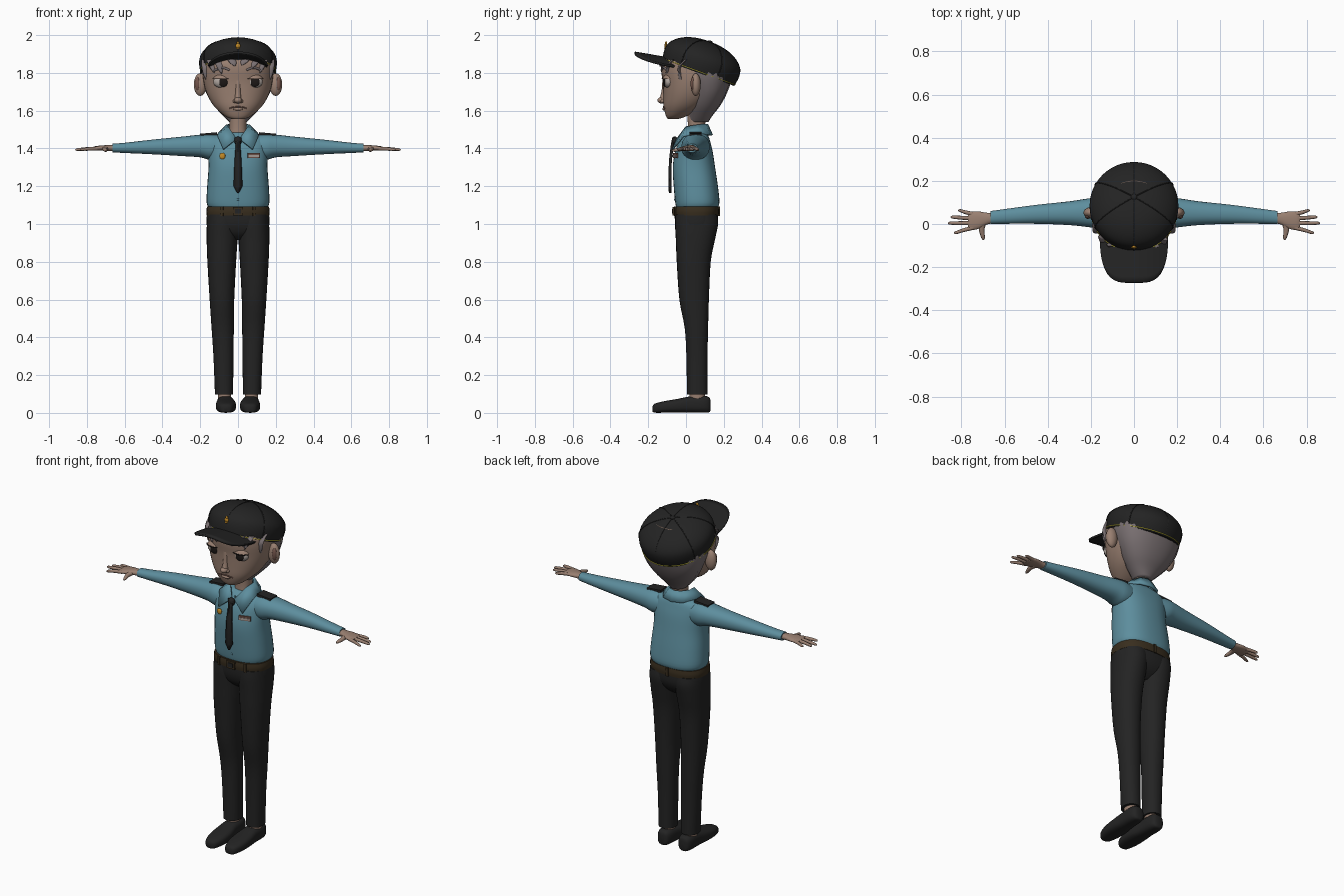
import bpy, bmesh, math
from mathutils import Matrix, Vector

cube = bpy.data.objects.get("Cube")
if cube:
    bpy.data.objects.remove(cube, do_unlink=True)


def material(name, r, g, b):
    m = bpy.data.materials.new(name)
    m.use_nodes = True
    m.diffuse_color = (r, g, b, 1)
    bsdf = m.node_tree.nodes["Principled BSDF"]
    bsdf.inputs["Base Color"].default_value = (r, g, b, 1)
    bsdf.inputs["Roughness"].default_value = 0.8
    return m


SHIRT = material("shirt_blue", 0.11, 0.27, 0.34)
BLACK = material("black_cloth", 0.017, 0.017, 0.017)
SKIN = material("skin", 0.32, 0.215, 0.165)
HAIR = material("grey_hair", 0.19, 0.16, 0.165)
BELT = material("brown_leather", 0.04, 0.027, 0.013)
GOLD = material("gold", 0.55, 0.26, 0.02)
YELLOW = material("yellow_thread", 0.65, 0.58, 0.05)
WHITE = material("eye_white", 0.42, 0.37, 0.34)
IRIS = material("dark_iris", 0.012, 0.009, 0.008)
LIPS = material("lips", 0.17, 0.09, 0.07)


def finish(name, bm, mat, mirror=False, solid=0, matrix=None, angle=45):
    if matrix:
        bmesh.ops.transform(bm, matrix=matrix, verts=bm.verts)
    bmesh.ops.recalc_face_normals(bm, faces=bm.faces)
    mesh = bpy.data.meshes.new(name)
    bm.to_mesh(mesh)
    bm.free()
    mesh.materials.append(mat)
    mesh.polygons.foreach_set("use_smooth", [True] * len(mesh.polygons))
    mesh.set_sharp_from_angle(angle=math.radians(angle))
    ob = bpy.data.objects.new(name, mesh)
    bpy.context.collection.objects.link(ob)
    if mirror:
        ob.modifiers.new("Mirror", 'MIRROR')
    if solid:
        s = ob.modifiers.new("Solidify", 'SOLIDIFY')
        s.thickness, s.offset = solid, 0
    return ob


def smooth(rows, steps=4):
    """Catmull-Rom interpolation of rows of numbers."""
    out = []
    for i in range(len(rows) - 1):
        p0, p1, p2 = rows[max(i - 1, 0)], rows[i], rows[i + 1]
        p3 = rows[min(i + 2, len(rows) - 1)]
        for k in range(steps):
            t = k / steps
            out.append([b + 0.5 * t * (c - a + t * (2*a - 5*b + 4*c - d + t * (3*(b - c) + d - a)))
                        for a, b, c, d in zip(p0, p1, p2, p3)])
    return out + [list(rows[-1])]


def loft(name, rows, mat, axis='z', power=2.2, n=28, ripple=0, steps=4, caps=True, **kw):
    """Skin over superellipse rings; each row is x, y, z, radius a, radius b."""
    a_dir, b_dir = {'z': ((1, 0, 0), (0, 1, 0)), 'x': ((0, 1, 0), (0, 0, 1)),
                    'y': ((1, 0, 0), (0, 0, 1))}[axis]
    bm, rings = bmesh.new(), []
    for x, y, z, a, b in smooth(rows, steps):
        ring = []
        for i in range(n):
            t = math.tau * i / n
            c, s = math.cos(t), math.sin(t)
            w = 1 + ripple * (i % 2)
            p = math.copysign(abs(c) ** (2 / power), c) * max(a, .001) * w
            q = math.copysign(abs(s) ** (2 / power), s) * max(b, .001) * w
            ring.append(bm.verts.new(Vector((x, y, z)) + Vector(a_dir) * p + Vector(b_dir) * q))
        rings.append(ring)
    for r, s in zip(rings, rings[1:]):
        for i in range(n):
            bm.faces.new((r[i], r[(i + 1) % n], s[(i + 1) % n], s[i]))
    if caps:
        bm.faces.new(rings[0])
        bm.faces.new(rings[-1])
    return finish(name, bm, mat, **kw)


def ball(name, centre, size, mat, cut=None, **kw):
    bm = bmesh.new()
    bmesh.ops.create_uvsphere(bm, u_segments=24, v_segments=14, radius=1)
    if cut is not None:
        bmesh.ops.bisect_plane(bm, geom=bm.verts[:] + bm.edges[:] + bm.faces[:],
                               plane_co=(0, 0, cut), plane_no=(0, 0, 1), clear_inner=True)
    return finish(name, bm, mat, matrix=Matrix.Translation(centre) @ Matrix.Diagonal((*size, 1)), **kw)


def box(name, centre, size, mat, turn=0, axis='Z', **kw):
    bm = bmesh.new()
    bmesh.ops.create_cube(bm, size=1)
    m = (Matrix.Translation(centre) @ Matrix.Rotation(math.radians(turn), 4, axis)
         @ Matrix.Diagonal((*size, 1)))
    return finish(name, bm, mat, matrix=m, **kw)


def strip(name, rows, mat, **kw):
    """Sheet through rows of equal numbers of points."""
    bm = bmesh.new()
    grid = [[bm.verts.new(p) for p in row] for row in rows]
    for r, s in zip(grid, grid[1:]):
        for i in range(len(r) - 1):
            bm.faces.new((r[i], r[i + 1], s[i + 1], s[i]))
    return finish(name, bm, mat, **kw)


def cord(name, points, radius, mat, cyclic=False, mirror=False):
    cu = bpy.data.curves.new(name, 'CURVE')
    cu.dimensions, cu.bevel_depth, cu.bevel_resolution = '3D', radius, 1
    cu.use_fill_caps = True
    sp = cu.splines.new('POLY')
    sp.points.add(len(points) - 1)
    for p, co in zip(sp.points, points):
        p.co = (*co, 1)
    sp.use_cyclic_u = cyclic
    cu.materials.append(mat)
    ob = bpy.data.objects.new(name, cu)
    bpy.context.collection.objects.link(ob)
    if mirror:
        ob.modifiers.new("Mirror", 'MIRROR')


# Shoes, ankles and trousers
loft("shoes", [(.064, -.178, .02, .012, .012), (.064, -.165, .025, .034, .024), (.064, -.11, .032, .051, .031),
               (.064, -.04, .038, .053, .037), (.066, .02, .044, .046, .043), (.068, .09, .046, .043, .045),
               (.068, .122, .043, .032, .04), (.068, .13, .04, .015, .025)], BLACK, 'y', 2.8, mirror=True)
loft("ankles", [(.07, .06, .05, .034, .04), (.073, .06, .14, .036, .042)], SKIN, mirror=True)
loft("trouser_legs", [(.074, .06, .098, .048, .055), (.077, .058, .3, .053, .056), (.081, .055, .45, .059, .062),
                      (.085, .043, .6, .065, .078), (.086, .041, .8, .076, .09), (.084, .05, .92, .082, .104),
                      (.081, .056, 1.0, .084, .114), (.08, .055, 1.05, .083, .11)], BLACK, mirror=True)
loft("trouser_hips", [(0, .05, .915, .09, .05), (0, .052, .95, .15, .09), (0, .055, 1.0, .166, .112),
                      (0, .055, 1.06, .164, .115)], BLACK, power=2.5)

# Belt with buckle and loops
loft("belt", [(0, .055, 1.046, .166, .118), (0, .055, 1.068, .168, .12), (0, .055, 1.092, .164, .117)],
     BELT, power=2.5)
box("buckle", (0, -.066, 1.068), (.052, .01, .044), BELT)
box("buckle_plate", (0, -.07, 1.068), (.032, .008, .024), BLACK)
box("front_belt_loops", (.085, -.055, 1.068), (.014, .014, .05), BELT, 18, mirror=True)
box("back_belt_loop", (0, .175, 1.068), (.014, .01, .05), BELT)

# Shirt body, sleeves and shoulder boards
loft("shirt_body", [(0, .058, 1.083, .152, .108), (0, .06, 1.115, .166, .117), (0, .052, 1.2, .163, .117),
                    (0, .042, 1.3, .156, .112), (0, .042, 1.38, .158, .1), (0, .045, 1.43, .16, .085),
                    (0, .05, 1.463, .135, .07), (0, .055, 1.484, .075, .052)], SHIRT, power=2.4, n=36)
loft("sleeves", [(.04, .047, 1.405, .06, .055), (.14, .05, 1.408, .074, .069), (.2, .052, 1.413, .068, .06),
                 (.3, .05, 1.411, .055, .051), (.45, .045, 1.408, .044, .039), (.6, .035, 1.403, .034, .027),
                 (.665, .03, 1.402, .03, .023)], SHIRT, 'x', mirror=True)
box("shoulder_boards", (.155, .05, 1.475), (.09, .062, .014), BLACK, 5, 'Y', mirror=True)

# Hands
loft("palms", [(.64, .03, 1.402, .024, .017), (.68, .025, 1.402, .027, .016), (.72, .018, 1.402, .04, .014),
               (.755, .014, 1.4, .042, .012), (.77, .014, 1.399, .034, .008)], SKIN, 'x', mirror=True)
for finger, y0, y1, tip in (("little", .046, .062, .815), ("ring", .026, .032, .85),
                            ("middle", .004, .004, .862), ("index", -.017, -.04, .835)):
    mid = (.745 + tip) / 2
    loft(finger + "_fingers", [(.745, y0, 1.4, .01, .01), (mid, (y0 + y1) / 2, 1.398, .009, .009),
                               (tip - .01, y1, 1.394, .007, .007), (tip, y1, 1.393, .002, .002)],
         SKIN, 'x', n=10, steps=3, mirror=True)
loft("thumbs", [(.7, .01, 1.4, .018, .013), (.706, -.025, 1.396, .013, .011), (.7, -.062, 1.39, .009, .008),
                (.698, -.074, 1.388, .003, .003)], SKIN, 'y', n=10, mirror=True)

# Neck and collar
loft("neck", [(0, .055, 1.44, .055, .05), (0, .055, 1.51, .044, .045), (0, .06, 1.63, .05, .055)], SKIN)
inner = [(.008, -.046, 1.45), (.05, .0, 1.513), (.058, .06, 1.523), (.036, .1, 1.528), (0, .112, 1.528)]
outer = [(.078, -.07, 1.395), (.108, -.015, 1.465), (.102, .06, 1.481), (.062, .122, 1.472), (0, .138, 1.47)]
strip("collar", [inner, outer], SHIRT, solid=.01, mirror=True)

# Tie, badge and name plate
tie = [(.016, -.062, 1.458), (.011, -.07, 1.415), (.017, -.08, 1.33), (.022, -.082, 1.2), (.002, -.08, 1.165)]
strip("tie", [[(-w, y, z), (0, y - .006, z), (w, y, z)] for w, y, z in tie], BLACK, solid=.01)
ball("tie_knot", (0, -.06, 1.44), (.02, .016, .024), BLACK)
ball("chest_badge", (-.083, -.056, 1.36), (.016, .006, .017), GOLD)
box("name_plate", (.083, -.055, 1.362), (.068, .008, .026), LIPS, 17)
box("name_plate_face", (.0825, -.058, 1.359), (.058, .008, .011), WHITE, 17)
for z in (1.13, 1.485):
    ball("shirt_button", (.0, -.06 if z < 1.2 else -.03, min(z, 1.46)), (.006, .004, .006), SHIRT)

# Head
head = [(0, -.07, 1.555, .03, .025), (0, -.05, 1.572, .07, .056), (0, -.01, 1.62, .124, .108),
        (0, .02, 1.68, .161, .14), (0, .038, 1.75, .182, .161), (0, .045, 1.82, .187, .177),
        (0, .055, 1.87, .178, .177), (0, .07, 1.93, .13, .13)]
loft("head", head, SKIN, n=40)


def face_y(x, z):
    r = min(smooth(head, 8), key=lambda row: abs(row[2] - z))
    return r[1] - r[4] * max(1 - abs(x / r[3]) ** 2.2, 0) ** (1 / 2.2)


ball("ears", (.2, .052, 1.738), (.034, .026, .06), SKIN, mirror=True)
ball("ear_hollows", (.214, .036, 1.742), (.014, .012, .036), LIPS, mirror=True)
ball("nose", (0, -.128, 1.655), (.021, .024, .017), SKIN)
loft("nose_bridge", [(0, -.118, 1.66, .018, .024), (0, -.112, 1.7, .014, .018), (0, -.115, 1.76, .014, .01)], SKIN)
ball("nostrils", (.016, -.122, 1.65), (.011, .014, .01), SKIN, mirror=True)

# Eyes with heavy upper lids, lashes and brows
eye = Vector((.084, -.092, 1.753))
ball("eyes", eye, (.047, .027, .034), WHITE, mirror=True)
for side, x in (("right", -.077), ("left", .09)):
    ball(side + "_iris", (x, -.113, 1.752), (.025, .009, .026), IRIS)
ball("upper_eyelids", eye, (.053, .036, .042), SKIN, cut=.38, mirror=True)
arc = [math.radians(a) for a in range(190, 351, 16)]
cord("lashes", [eye + Vector((.05 * math.cos(a), .035 * math.sin(a), .016)) for a in arc],
     .0028, IRIS, mirror=True)
brow = [(.045 + .01 * i, 1.815 + .012 * math.sin(i * .42)) for i in range(9)]
cord("eyebrows", [(x, face_y(x, z) - .001, z) for x, z in brow], .006, HAIR, mirror=True)

# Mouth
line = [(.0065 * i, 1.621 - .00018 * i * i) for i in range(-7, 8)]
cord("mouth", [(x, face_y(x, z) - .001, z) for x, z in line], .0035, LIPS)
ball("lower_lip", (0, face_y(0, 1.61), 1.609), (.028, .008, .008), SKIN)

# Hair: back mass and loose locks under the cap
loft("hair_back", [(0, .068, 1.54, .045, .05), (0, .078, 1.575, .08, .062), (0, .095, 1.63, .128, .087),
                   (0, .108, 1.7, .168, .11), (0, .1, 1.78, .192, .143), (0, .09, 1.84, .19, .15)],
     HAIR, n=48, ripple=.025, angle=60)
for x, low in ((-.172, 1.765), (-.145, 1.8), (-.105, 1.795), (-.035, 1.835), (.04, 1.84),
               (.095, 1.825), (.135, 1.8), (.172, 1.765)):
    lock = []
    for k, w in enumerate((.022, .02, .014, .002)):
        z = 1.87 + (low - 1.87) * k / 3
        px = x + .006 * k * (1 if x < 0 else -1) * (abs(x) < .15)
        lock.append((px, face_y(px, z) - .001, z, w, .008))
    loft("hair_lock", lock, HAIR, n=10)

# Cap crown, tilted backwards
tilt = Matrix.Translation((0, .065, 1.8)) @ Matrix.Rotation(math.radians(-20), 4, 'X')
crown = [(.2, 0), (.208, .05), (.201, .092), (.17, .128), (.12, .156), (.06, .171), (.004, .175)]
loft("cap_crown", [(0, 0, h, r * .99, r * 1.01) for r, h in crown], BLACK, power=2, n=48, matrix=tilt)
profile = smooth(crown)
for k in range(6):
    a = math.radians(30 + 60 * k)
    cord("cap_seam", [tilt @ Vector((r * math.cos(a), r * math.sin(a), h)) for r, h in profile], .0025, BLACK)
ball("cap_button", tilt @ Vector((0, 0, .174)), (.015, .015, .008), BLACK)
ring = [math.tau * i / 64 for i in range(64)]
cord("cap_piping", [tilt @ Vector((.2 * math.cos(a), .206 * math.sin(a), .008)) for a in ring],
     .0025, YELLOW, cyclic=True)

# Cap brim, arched and rounded at the front
rows = []
for i in range(25):
    t = math.sin(math.pi * (i / 24 - .5))
    x, front = .155 * t, -.085 - .187 * (1 - abs(t) ** 4) ** .5
    ys = [-.04 + (front + .04) * j / 8 for j in range(9)]
    rows.append([(x, y, 1.883 + .17 * (-.13 - y) - 1.6 * x * x) for y in ys])
strip("cap_brim", rows, BLACK, solid=.012)

# Cap emblem
badge = tilt @ Vector((0, -.211, .076))
ball("cap_emblem", badge, (.013, .007, .013), GOLD)
ball("cap_emblem_top", badge + Vector((0, .002, .014)), (.007, .006, .009), GOLD)
ball("cap_emblem_base", badge + Vector((0, -.002, -.014)), (.009, .006, .005), GOLD)
